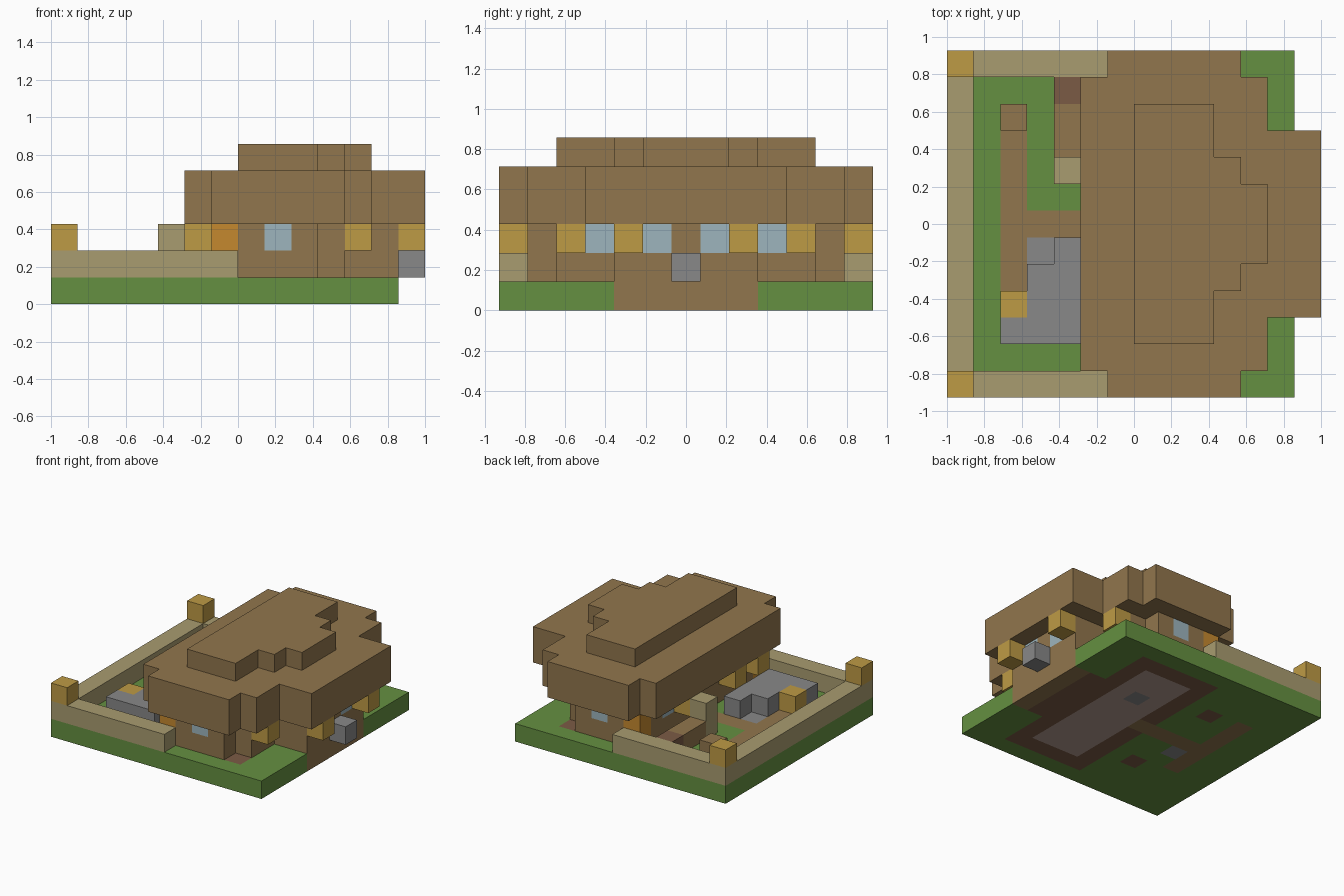
import bpy
import bmesh
from mathutils import Vector

if "Cube" in bpy.data.objects:
    bpy.data.objects.remove(bpy.data.objects["Cube"], do_unlink=True)

U = 1 / 7          # edge of one block
ROWS = 13          # blocks along y


def material(name, code):
    def linear(c):
        return c / 12.92 if c <= 0.04045 else ((c + 0.055) / 1.055) ** 2.4
    rgba = [linear(int(code[i:i + 2], 16) / 255) for i in (0, 2, 4)] + [1]
    m = bpy.data.materials.new(name)
    m.use_nodes = True
    m.diffuse_color = rgba
    m.node_tree.nodes["Principled BSDF"].inputs["Base Color"].default_value = rgba
    return m


GRASS = material("grass green", "659041")
WOOD = material("wood brown", "91764d")
SAND = material("sandstone", "a99c70")
GOLD = material("lantern gold", "be9b45")
ORANGE = material("door orange", "c5892f")
GLASS = material("window blue", "9db5bd")
STONE = material("stone grey", "888888")
DARK = material("dark brown", "7b5b45")
FLOOR = material("floor tan", "b39b90")

SIDES = [Vector(s) for s in
         ((1, 0, 0), (-1, 0, 0), (0, 1, 0), (0, -1, 0), (0, 0, 1), (0, 0, -1))]


def box(mat, x, y, z):
    """Block range; x, y and z are (first, last) pairs."""
    return [(mat, x, y, z)]


def both(mat, x, y, z):
    """The same range at the front and, mirrored, at the back."""
    return [(mat, x, y, z), (mat, x, (ROWS - 1 - y[1], ROWS - 1 - y[0]), z)]


def build(name, ranges):
    """Join block ranges into one mesh; later ranges repaint earlier ones."""
    cells = {}
    for mat, x, y, z in ranges:
        for i in range(x[0], x[1] + 1):
            for j in range(y[0], y[1] + 1):
                for k in range(z[0], z[1] + 1):
                    cells[i, j, k] = mat
    mats = list(dict.fromkeys(cells.values()))
    bm = bmesh.new()
    for cell, mat in cells.items():
        mid = Vector(cell) + Vector((0.5, 0.5, 0.5))
        for n in SIDES:
            if tuple(int(a + b) for a, b in zip(cell, n)) in cells:
                continue
            u = Vector((n.y, n.z, n.x))
            v = n.cross(u)
            corners = [mid + (n + a * u + b * v) / 2
                       for a, b in ((-1, -1), (1, -1), (1, 1), (-1, 1))]
            face = bm.faces.new([bm.verts.new((c - Vector((7, ROWS / 2, 0))) * U)
                                 for c in corners])
            face.material_index = mats.index(mat)
    bmesh.ops.remove_doubles(bm, verts=bm.verts, dist=0.001)
    mesh = bpy.data.meshes.new(name)
    bm.to_mesh(mesh)
    bm.free()
    for m in mats:
        mesh.materials.append(m)
    obj = bpy.data.objects.new(name, mesh)
    bpy.context.collection.objects.link(obj)


# Ground slab with the foundation, house floor and garden path let into it
G = (0, 0)
build("ground",
      box(GRASS, (0, 12), (0, 12), G)
      + box(DARK, (6, 10), (1, 11), G)
      + box(DARK, (11, 11), (4, 8), G)
      + box(WOOD, (12, 12), (4, 8), G)
      + box(FLOOR, (7, 9), (2, 10), G)
      + box(STONE, (8, 8), (8, 8), G)
      + box(WOOD, (2, 2), (4, 9), G)
      + box(WOOD, (3, 6), (6, 6), G)
      + both(DARK, (4, 4), (3, 3), G)
      + box(STONE, (3, 3), (5, 5), G))

# Low garden wall and its corner lanterns
build("garden_wall",
      box(SAND, (0, 0), (0, 12), (1, 1)) + both(SAND, (1, 6), (0, 0), (1, 1)))
build("corner_lanterns", both(GOLD, (0, 0), (0, 0), (2, 2)))

# House walls with stepped right side, windows and doors
W = (1, 2)
TOP = (2, 2)
build("house_walls",
      box(WOOD, (6, 6), (2, 10), W)
      + both(WOOD, (7, 9), (1, 1), W)
      + both(WOOD, (10, 10), (2, 4), W)
      + both(WOOD, (11, 12), (4, 4), W)
      + box(WOOD, (12, 12), (5, 7), W)
      + both(ORANGE, (6, 6), (1, 1), W)
      + both(GLASS, (8, 8), (1, 1), TOP)
      + both(GLASS, (10, 10), (3, 3), TOP)
      + both(GLASS, (12, 12), (5, 5), TOP)
      + both(GLASS, (6, 6), (3, 3), TOP))

# Lanterns hung under the eaves
build("eave_lanterns",
      both(GOLD, (11, 11), (2, 2), TOP)
      + both(GOLD, (13, 13), (4, 4), TOP)
      + both(GOLD, (5, 5), (4, 4), TOP)
      + box(GOLD, (5, 5), (2, 2), TOP))
build("stone_bracket", box(STONE, (13, 13), (6, 6), (1, 1)))

# Wide roof and the smaller stepped tier on it
R = (3, 4)
build("main_roof",
      both(WOOD, (6, 10), (0, 0), R)
      + both(WOOD, (5, 11), (1, 2), R)
      + box(WOOD, (5, 13), (3, 9), R))
T = (5, 5)
build("upper_roof",
      both(WOOD, (7, 9), (2, 3), T)
      + both(WOOD, (7, 10), (4, 4), T)
      + box(WOOD, (7, 11), (5, 7), T))

# Garden pieces
L = (1, 1)
build("stone_terrace",
      box(STONE, (2, 4), (2, 2), L)
      + box(STONE, (3, 4), (3, 4), L)
      + box(STONE, (4, 4), (5, 5), L))
build("terrace_lantern", box(GOLD, (2, 2), (3, 3), L))
build("garden_post", box(SAND, (4, 4), (8, 8), W))
build("garden_bench",
      box(WOOD, (4, 4), (9, 10), L) + box(DARK, (4, 4), (11, 11), L))
build("garden_crate", box(WOOD, (2, 2), (10, 10), L))
